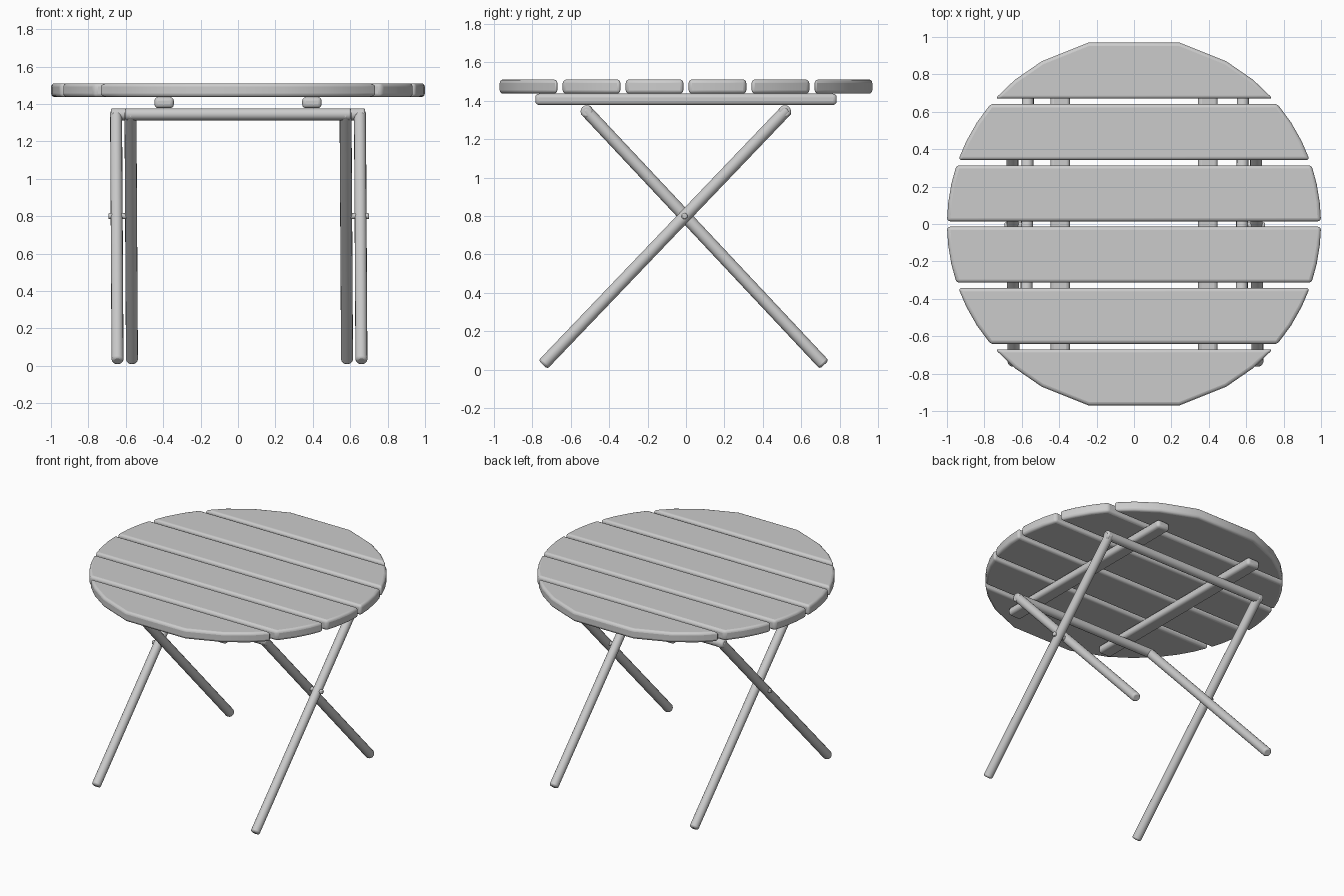
import bpy
import bmesh
import math
from mathutils import Vector

cube = bpy.data.objects.get("Cube")
if cube:
    bpy.data.objects.remove(cube, do_unlink=True)

# Single painted finish
COLOR = (0.6, 0.6, 0.6, 1.0)
paint = bpy.data.materials.new("light grey paint")
paint.use_nodes = True
paint.diffuse_color = COLOR
paint.node_tree.nodes["Principled BSDF"].inputs["Base Color"].default_value = COLOR


def finish(name, bm, bevel, segments=3):
    """Turn a bmesh into a smooth-shaded object with rounded edges."""
    bmesh.ops.recalc_face_normals(bm, faces=bm.faces[:])
    mesh = bpy.data.meshes.new(name)
    bm.to_mesh(mesh)
    bm.free()
    mesh.materials.append(paint)
    obj = bpy.data.objects.new(name, mesh)
    bpy.context.collection.objects.link(obj)
    mod = obj.modifiers.new("rounded edges", 'BEVEL')
    mod.width = bevel
    mod.segments = segments
    mod.limit_method = 'ANGLE'
    mod.angle_limit = math.radians(40)
    bpy.ops.object.select_all(action='DESELECT')
    obj.select_set(True)
    bpy.context.view_layer.objects.active = obj
    bpy.ops.object.shade_smooth_by_angle(angle=math.radians(40))
    return obj


def slab(name, outline, bottom, top, bevel):
    """Extrude a flat outline from bottom to top."""
    bm = bmesh.new()
    face = bm.faces.new([bm.verts.new((x, y, bottom)) for x, y in outline])
    grown = bmesh.ops.extrude_face_region(bm, geom=[face])["geom"]
    verts = [v for v in grown if isinstance(v, bmesh.types.BMVert)]
    bmesh.ops.translate(bm, verts=verts, vec=(0, 0, top - bottom))
    return finish(name, bm, bevel)


def tube(name, start, end, radius, bevel):
    """Round bar between two points."""
    start, end = Vector(start), Vector(end)
    axis = end - start
    bm = bmesh.new()
    bmesh.ops.create_cone(bm, cap_ends=True, segments=16, radius1=radius,
                          radius2=radius, depth=axis.length)
    bm.transform(axis.to_track_quat('Z', 'Y').to_matrix().to_4x4())
    bmesh.ops.translate(bm, verts=bm.verts[:], vec=(start + end) / 2)
    return finish(name, bm, bevel, 2)


# Round top made of six slats, each with ends cut to the circle
SLATS, PITCH, HALF, STEPS = 6, 0.328, 0.15, 3
for i in range(SLATS):
    y0 = (i - (SLATS - 1) / 2) * PITCH - HALF
    right = []
    for s in range(STEPS + 1):
        y = y0 + 2 * HALF * s / STEPS
        right.append((math.sqrt(1 - y * y), y))
    left = [(-x, y) for x, y in reversed(right)]
    slab(f"top_slat_{i + 1}", right + left, 1.437, 1.511, 0.018)

# Rails under the slats, leg frames and pivots
R = 0.032
TOP_Z, FOOT_Z = 1.345, 0.026
for side, s in (("left", 1), ("right", -1)):
    cx = s * 0.395
    slab(f"{side}_rail", [(cx - 0.052, -0.785), (cx + 0.052, -0.785),
                          (cx + 0.052, 0.785), (cx - 0.052, 0.785)],
         1.378, 1.437, 0.02)
    tube(f"{side}_outer_leg", (s * 0.652, 0.53, TOP_Z + 0.014),
         (s * 0.652 + 0.008, -0.745, FOOT_Z), R, 0.012)
    tube(f"{side}_inner_leg", (s * 0.575, -0.53, TOP_Z + 0.014),
         (s * 0.575 + 0.008, 0.72, FOOT_Z), R, 0.012)
    tube(f"{side}_pivot_pin", (s * 0.59 + 0.004, -0.008, 0.8),
         (s * 0.697 + 0.004, -0.008, 0.8), 0.016, 0.006)

# Crossbars joining the tops of each leg pair
tube("outer_crossbar", (-0.68, 0.515, TOP_Z), (0.68, 0.515, TOP_Z), R, 0.01)
tube("inner_crossbar", (-0.605, -0.517, TOP_Z), (0.605, -0.517, TOP_Z), R, 0.01)
